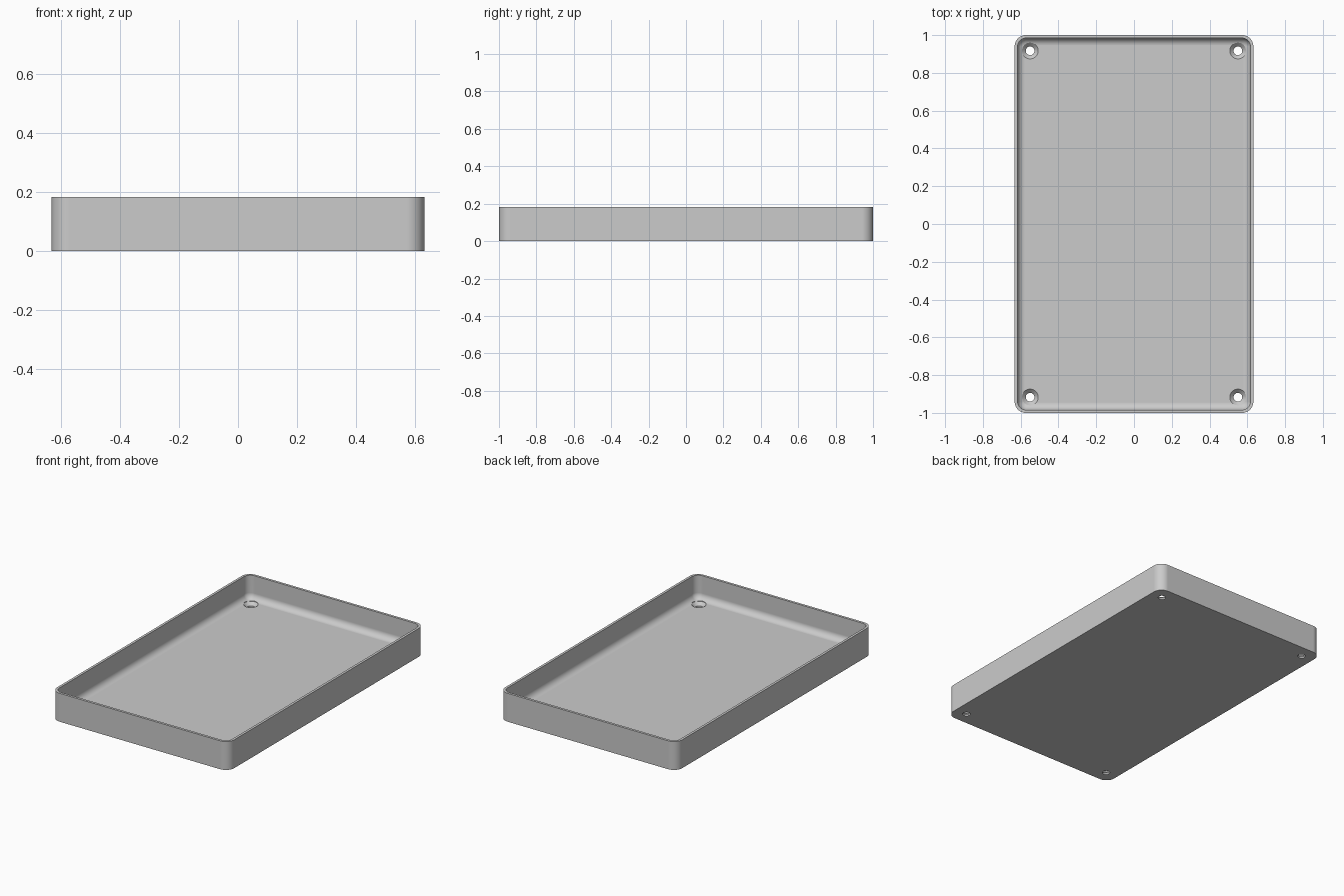
import bpy, bmesh, math

cube = bpy.data.objects.get("Cube")
if cube:
    bpy.data.objects.remove(cube, do_unlink=True)

HALF_X, HALF_Y, HEIGHT = 0.632, 1.0, 0.183
CORNER, WALL, FLOOR, FILLET = 0.06, 0.016, 0.03, 0.04
HOLE_X, HOLE_Y = 0.55, 0.917
STEPS = 10

grey = bpy.data.materials.new("Light grey")
grey.use_nodes = True
colour = (0.6, 0.6, 0.6, 1)
grey.diffuse_color = colour
grey.node_tree.nodes["Principled BSDF"].inputs["Base Color"].default_value = colour


def outline(inset, z):
    """Rounded rectangle, inset from the outer wall."""
    r = CORNER - inset
    points = []
    for i, (sx, sy) in enumerate([(1, 1), (-1, 1), (-1, -1), (1, -1)]):
        for s in range(STEPS + 1):
            a = math.pi / 2 * (i + s / STEPS)
            points.append((sx * (HALF_X - CORNER) + r * math.cos(a),
                           sy * (HALF_Y - CORNER) + r * math.sin(a), z))
    return points


def circle(x, y, radius, z, sides=40):
    return [(x + radius * math.cos(2 * math.pi * i / sides),
             y + radius * math.sin(2 * math.pi * i / sides), z) for i in range(sides)]


def loft(bm, loops):
    """Closed solid through a stack of matching loops."""
    rings = [[bm.verts.new(p) for p in loop] for loop in loops]
    for a, b in zip(rings, rings[1:]):
        for i in range(len(a)):
            j = (i + 1) % len(a)
            bm.faces.new((a[i], a[j], b[j], b[i]))
    bm.faces.new(rings[0][::-1])
    bm.faces.new(rings[-1])


def finish(bm, name):
    bmesh.ops.recalc_face_normals(bm, faces=bm.faces)
    mesh = bpy.data.meshes.new(name)
    bm.to_mesh(mesh)
    bm.free()
    mesh.materials.append(grey)
    obj = bpy.data.objects.new(name, mesh)
    bpy.context.collection.objects.link(obj)
    return obj


# Tray: outer wall, rim, inner wall, curved fillet and floor
loops = [outline(0, 0), outline(0, HEIGHT), outline(WALL, HEIGHT)]
for s in range(STEPS + 1):
    a = math.pi / 2 * s / STEPS
    loops.append(outline(WALL + FILLET * (1 - math.cos(a)),
                         FLOOR + FILLET * (1 - math.sin(a))))
bm = bmesh.new()
loft(bm, loops)
tray = finish(bm, "tray")

# Countersunk screw holes in the four corners
bm = bmesh.new()
for sx in (-1, 1):
    for sy in (-1, 1):
        x, y = sx * HOLE_X, sy * HOLE_Y
        loft(bm, [circle(x, y, 0.023, -0.05), circle(x, y, 0.023, 0.01),
                  circle(x, y, 0.043, FLOOR), circle(x, y, 0.043, 0.12)])
cutter = finish(bm, "screw_hole_cutter")
cutter.hide_render = True

boolean = tray.modifiers.new("Screw holes", 'BOOLEAN')
boolean.operation = 'DIFFERENCE'
boolean.solver = 'EXACT'
boolean.object = cutter
bpy.ops.object.select_all(action='DESELECT')
tray.select_set(True)
bpy.context.view_layer.objects.active = tray
bpy.ops.object.modifier_apply(modifier=boolean.name)
bpy.data.objects.remove(cutter, do_unlink=True)

# Smooth curves, flat panels and sharp rims
bpy.ops.object.shade_smooth_by_angle(angle=math.radians(30))
weighted = tray.modifiers.new("Flat panels", 'WEIGHTED_NORMAL')
weighted.keep_sharp = True
